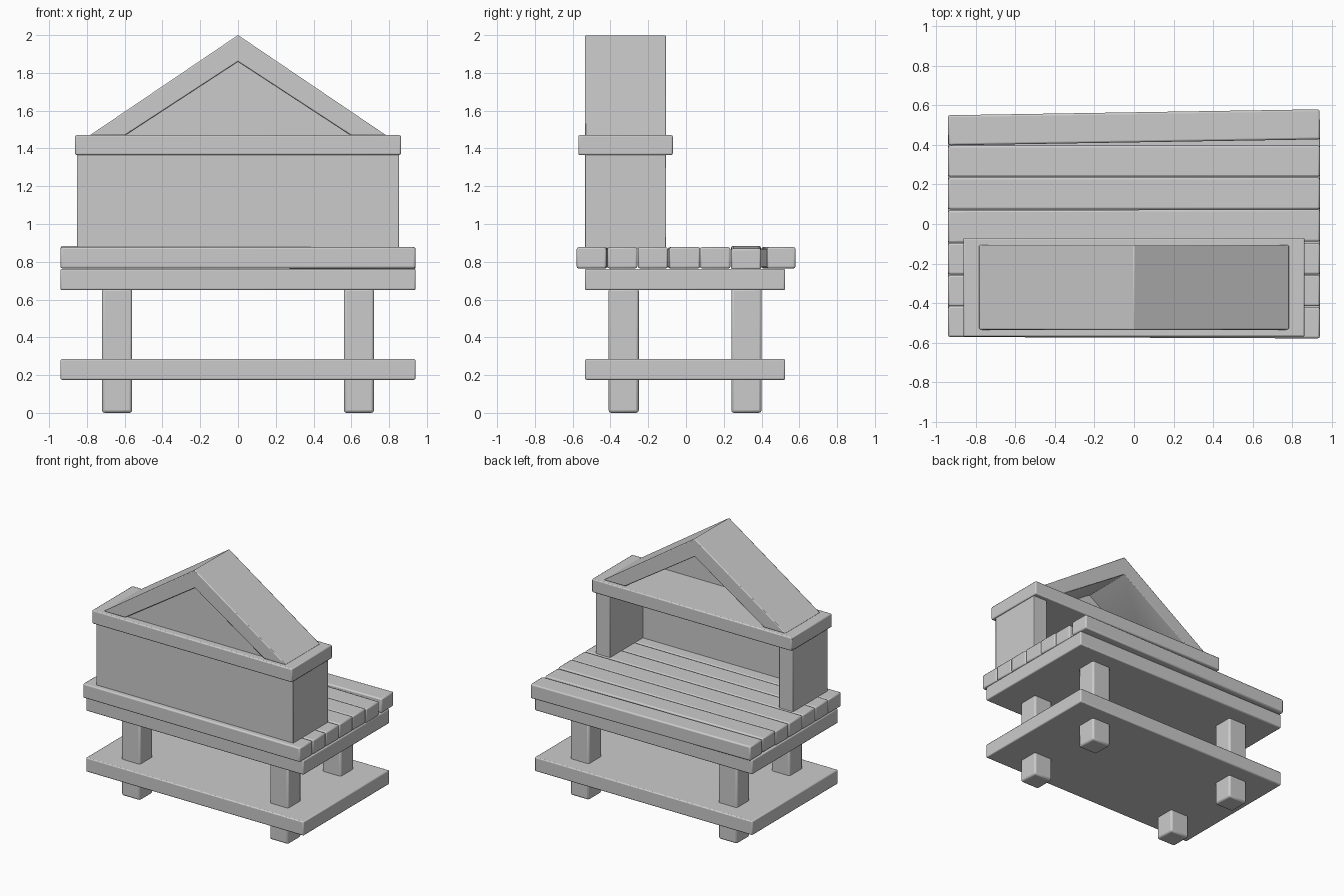
import bpy, bmesh
from math import radians

if "Cube" in bpy.data.objects:
    bpy.data.objects.remove(bpy.data.objects["Cube"])


def finish(ob, bevel):
    if bevel:
        m = ob.modifiers.new("bevel", 'BEVEL')
        m.width, m.segments = bevel, 2
        m.limit_method = 'ANGLE'
        m.angle_limit = radians(30)
    bpy.ops.object.select_all(action='DESELECT')
    ob.select_set(True)
    bpy.context.view_layer.objects.active = ob
    bpy.ops.object.shade_smooth_by_angle(angle=radians(35))
    return ob


def box(name, x, y, z, bevel=0.008, rot=(0, 0, 0)):
    """Bevelled box from (min, max) ranges."""
    bm = bmesh.new()
    bmesh.ops.create_cube(bm, size=1)
    bmesh.ops.scale(bm, vec=[r[1] - r[0] for r in (x, y, z)], verts=bm.verts)
    me = bpy.data.meshes.new(name)
    bm.to_mesh(me)
    bm.free()
    ob = bpy.data.objects.new(name, me)
    ob.location = [(r[0] + r[1]) / 2 for r in (x, y, z)]
    ob.rotation_euler = rot
    bpy.context.collection.objects.link(ob)
    return finish(ob, bevel)


def prism(name, profile, y, bevel):
    """Extrude an xz profile along y."""
    bm = bmesh.new()
    f = bm.faces.new([bm.verts.new((px, y[0], pz)) for px, pz in profile])
    ext = bmesh.ops.extrude_face_region(bm, geom=[f])
    bmesh.ops.translate(bm, vec=(0, y[1] - y[0], 0),
                        verts=[v for v in ext['geom'] if isinstance(v, bmesh.types.BMVert)])
    bmesh.ops.recalc_face_normals(bm, faces=bm.faces)
    me = bpy.data.meshes.new(name)
    bm.to_mesh(me)
    bm.free()
    ob = bpy.data.objects.new(name, me)
    bpy.context.collection.objects.link(ob)
    return finish(ob, bevel)


# Legs
for sx, xn in ((-1, "left"), (1, "right")):
    cx = 0.64 * sx
    for yr, yn in (((-0.41, -0.25), "front"), ((0.24, 0.40), "back")):
        box(f"{yn}_{xn}_leg", (cx - 0.08, cx + 0.08), yr, (0, 0.66), 0.014)

# Lower shelf and counter base
box("lower_shelf", (-0.94, 0.94), (-0.535, 0.525), (0.175, 0.285))
box("counter_base", (-0.94, 0.94), (-0.535, 0.525), (0.65, 0.762))

# Counter planks, some knocked slightly askew: (y min, y max, tilt, yaw)
planks = [(-0.575, -0.418, 0, -0.004), (-0.416, -0.258, 0, 0), (-0.255, -0.096, 0, 0),
          (-0.092, 0.072, 0, 0.003), (0.074, 0.235, 0, 0),
          (0.239, 0.397, 0.007, 0), (0.413, 0.565, 0, 0.016)]
for i, (a, b, tilt, yaw) in enumerate(planks):
    box(f"counter_plank_{i + 1}", (-0.94, 0.94), (a, b), (0.765, 0.877), 0.01, (0, tilt, yaw))

# Cabinet: two side walls and a thin front panel, open at the back
for sx, xn in ((-1, "left"), (1, "right")):
    box(f"{xn}_cabinet_wall", sorted((sx * 0.73, sx * 0.852)), (-0.535, -0.105), (0.87, 1.38), 0.004)
box("cabinet_front_panel", (-0.74, 0.74), (-0.535, -0.51), (0.87, 1.38), 0)

# Lintel plate
box("roof_plate", (-0.863, 0.863), (-0.57, -0.07), (1.365, 1.47))

# Gable roof and recessed gable panel
prism("gable_roof", [(-0.787, 1.468), (-0.6, 1.468), (0, 1.86), (0.6, 1.468),
                     (0.787, 1.468), (0, 2.0)], (-0.535, -0.105), 0.006)
prism("gable_panel", [(-0.63, 1.466), (0.63, 1.466), (0, 1.875)], (-0.515, -0.5), 0)
